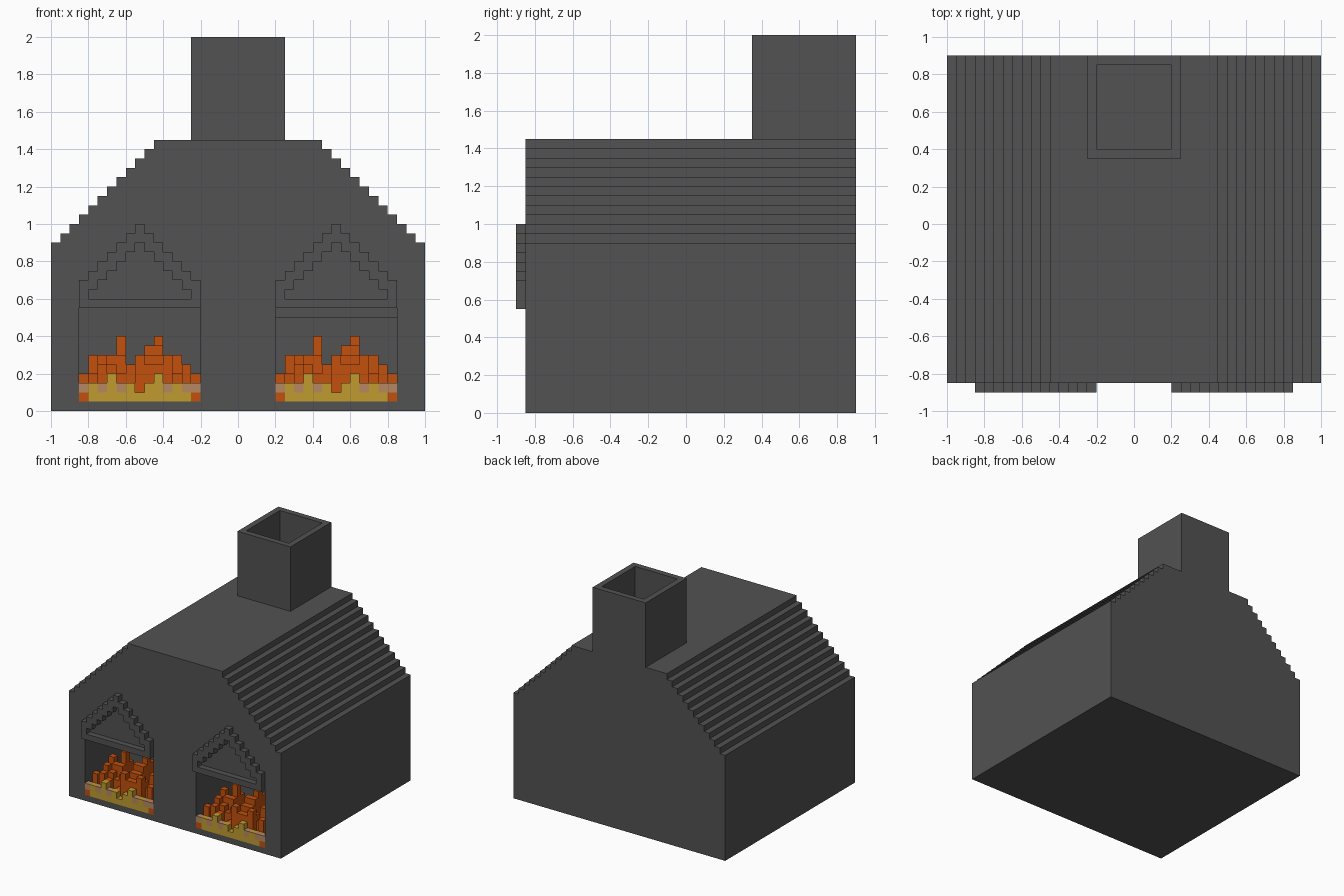
import bpy
import bmesh
import random

cube = bpy.data.objects.get("Cube")
if cube:
    bpy.data.objects.remove(cube, do_unlink=True)

U = 0.05  # block size
random.seed(4)


def material(name, rgb):
    m = bpy.data.materials.new(name)
    m.use_nodes = True
    m.diffuse_color = (*rgb, 1)
    bsdf = next(n for n in m.node_tree.nodes if n.type == 'BSDF_PRINCIPLED')
    bsdf.inputs["Base Color"].default_value = (*rgb, 1)
    return m


STONE = material("dark stone", (0.085, 0.085, 0.085))
ORANGE = material("flame orange", (0.54, 0.08, 0.004))
YELLOW = material("ember yellow", (0.53, 0.33, 0.03))
TAN = material("ash tan", (0.47, 0.25, 0.12))


def finish(name, bm, *mats):
    bmesh.ops.recalc_face_normals(bm, faces=bm.faces)
    me = bpy.data.meshes.new(name)
    bm.to_mesh(me)
    bm.free()
    for m in mats:
        me.materials.append(m)
    ob = bpy.data.objects.new(name, me)
    bpy.context.collection.objects.link(ob)
    return ob


def add_box(bm, lo, hi, mat=0):
    verts = bmesh.ops.create_cube(bm, size=1)["verts"]
    for v in verts:
        for i in range(3):
            v.co[i] = hi[i] if v.co[i] > 0 else lo[i]
    for f in verts[0].link_faces:
        f.material_index = mat
    for v in verts:
        for f in v.link_faces:
            f.material_index = mat


def box(name, lo, hi):
    bm = bmesh.new()
    add_box(bm, lo, hi)
    return finish(name, bm, STONE)


def stepped_gable(name, cx, half, z0, z1, steps, y0, y1):
    """Upright wall to z1, then one-block steps inward, extruded in y."""
    right = [(half, z0), (half, z1)]
    for k in range(1, steps):
        x = half - U * k
        right += [(x, z1 + U * (k - 1)), (x, z1 + U * k)]
    outline = right + [(-x, z) for x, z in reversed(right)]
    bm = bmesh.new()
    face = bm.faces.new([bm.verts.new((cx + x, y0, z)) for x, z in outline])
    ext = bmesh.ops.extrude_face_region(bm, geom=[face])["geom"]
    for v in ext:
        if isinstance(v, bmesh.types.BMVert):
            v.co.y = y1
    return finish(name, bm, STONE)


def cut(target, cutter):
    mod = target.modifiers.new("cut", 'BOOLEAN')
    mod.operation = 'DIFFERENCE'
    mod.solver = 'EXACT'
    mod.object = cutter
    cutter.hide_render = True
    cutter.hide_set(True)


# House body with stepped roof
body = stepped_gable("house_body", 0, 1, 0, 0.9, 12, -0.85, 0.9)

# Hollow chimney
chimney = box("chimney", (-0.25, 0.35, 1.45), (0.25, 0.9, 2))
shaft = box("chimney_shaft_cutter", (-0.2, 0.4, 1.2), (0.2, 0.85, 2.1))
cut(chimney, shaft)
cut(body, shaft)

# Fire: front row of embers (bottom to top), and flame peaks per column
EMBERS = ["OYYYYYYYYYYYO", "TYTYTY.YYTYTT", "...Y....Y...."]
PEAKS = "4666856786654"
ROWS = 10
flames = []
for c, p in enumerate(PEAKS):
    peak_row = 4 if p == "8" else random.randint(1, 6)
    slope = random.choice((1, 2))
    flames.append([max(random.choice((2, 2, 3)),
                       int(p) - slope * abs(r - peak_row))
                   for r in range(1, ROWS)])

for side, cx in (("right", -0.525), ("left", 0.525)):
    x0 = cx - 6.5 * U

    # Hearth recess
    recess = box(side + "_hearth_cutter", (x0, -1, U), (x0 + 13 * U, -0.85 + ROWS * U, 0.55))
    cut(body, recess)

    # Gable frame over the hearth
    frame = stepped_gable(side + "_gable_frame", cx, 6.5 * U, 0.55, 0.7, 7, -0.9, -0.85)
    hole = stepped_gable(side + "_gable_cutter", cx, 5.5 * U, 0.6, 0.65, 6, -0.95, -0.8)
    hole.location.y = -0.05 + 0.001
    hole.scale.y = 1
    cut(frame, hole)

    # Embers and flames
    bm = bmesh.new()
    for level, line in enumerate(EMBERS):
        for c, ch in enumerate(line):
            if ch != ".":
                x, z = x0 + c * U, U * (level + 1)
                add_box(bm, (x, -0.85, z), (x + U, -0.8, z + U), "OYT".index(ch))
    for c, column in enumerate(flames):
        for r, h in enumerate(column):
            x, y = x0 + c * U, -0.8 + r * U
            add_box(bm, (x, y, U), (x + U, y + U, h * U))
    finish(side + "_fire", bm, ORANGE, YELLOW, TAN)

# Lintel inside the left hearth
box("left_lintel", (0.2, -0.8, 0.5), (0.85, -0.85 + ROWS * U, 0.55))
